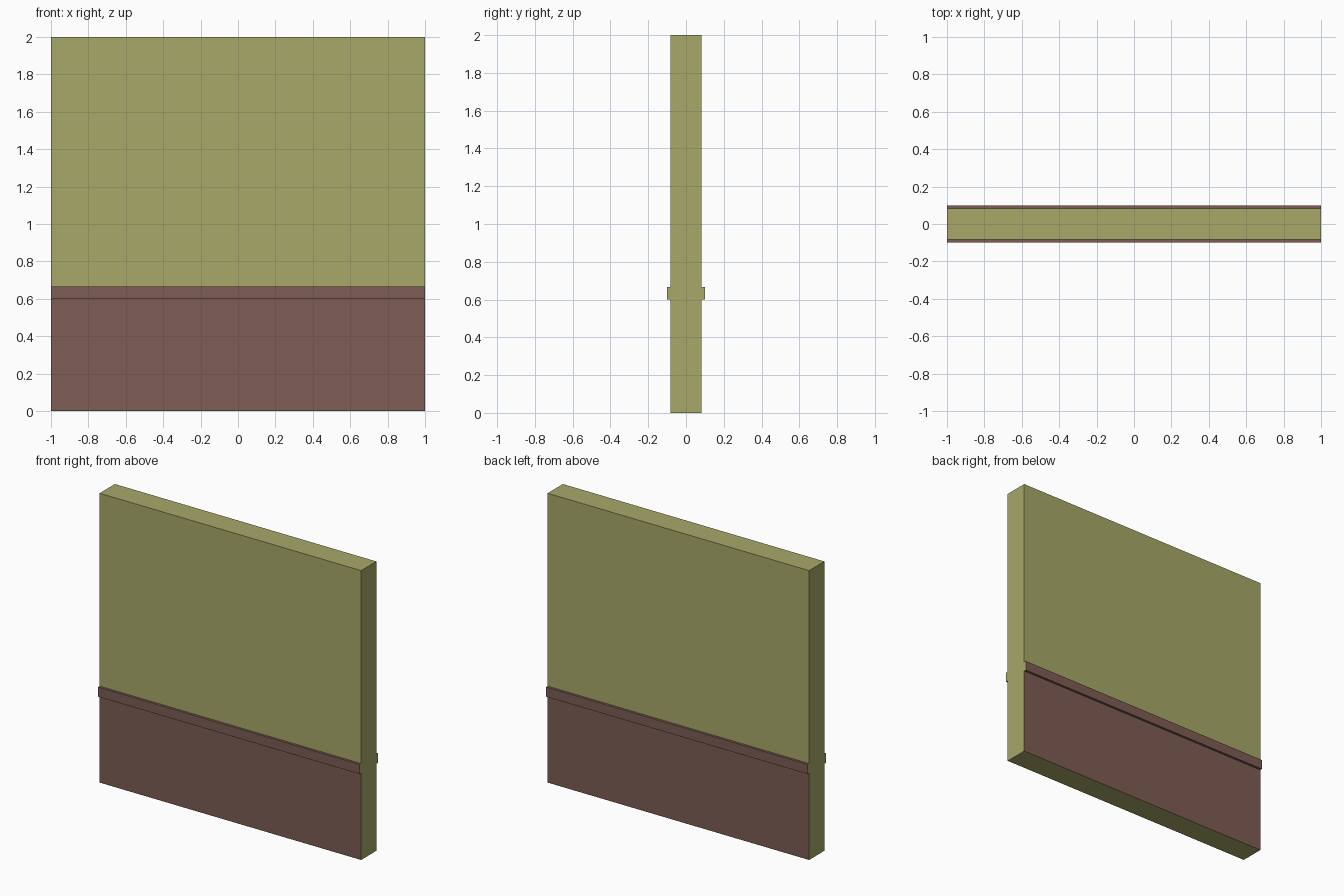
import bpy, bmesh
from mathutils import Matrix

if "Cube" in bpy.data.objects:
    bpy.data.objects.remove(bpy.data.objects["Cube"])

WIDTH, HEIGHT, HALF_DEPTH = 2.0, 2.0, 1 / 12
RAIL_LOW, RAIL_HIGH, RAIL_OUT = 0.60, 0.667, 0.10


def srgb(r, g, b):
    def lin(c):
        c /= 255
        return c / 12.92 if c <= 0.04045 else ((c + 0.055) / 1.055) ** 2.4
    return (lin(r), lin(g), lin(b), 1)


def material(name, rgb):
    m = bpy.data.materials.new(name)
    m.diffuse_color = srgb(*rgb)
    m.use_nodes = True
    m.node_tree.nodes["Principled BSDF"].inputs["Base Color"].default_value = m.diffuse_color
    return m


olive = material("olive_plaster", (168, 168, 105))
brown = material("brown_wood", (125, 93, 83))


def box(bm, x, y, z):
    """Add a box from (min, max) ranges."""
    size = [b - a for a, b in (x, y, z)]
    mid = [(a + b) / 2 for a, b in (x, y, z)]
    bmesh.ops.create_cube(bm, size=1, matrix=Matrix.Translation(mid) @ Matrix.Diagonal((*size, 1)))
    bm.normal_update()


def finish(bm, name):
    mesh = bpy.data.meshes.new(name)
    bm.to_mesh(mesh)
    bm.free()
    mesh.materials.append(olive)
    mesh.materials.append(brown)
    bpy.context.collection.objects.link(bpy.data.objects.new(name, mesh))


# Wall slab, cut at the rail; front and back are brown below the cut
bm = bmesh.new()
box(bm, (-WIDTH / 2, WIDTH / 2), (-HALF_DEPTH, HALF_DEPTH), (0, HEIGHT))
bmesh.ops.bisect_plane(bm, geom=bm.verts[:] + bm.edges[:] + bm.faces[:],
                       plane_co=(0, 0, RAIL_LOW), plane_no=(0, 0, 1))
bm.normal_update()
for f in bm.faces:
    f.material_index = int(abs(f.normal.y) > 0.5 and f.calc_center_median().z < RAIL_LOW)
finish(bm, "wall")

# Chair rails on both sides: brown with olive end faces
for side, name in ((-1, "front_rail"), (1, "back_rail")):
    bm = bmesh.new()
    box(bm, (-WIDTH / 2, WIDTH / 2), sorted((side * HALF_DEPTH, side * RAIL_OUT)), (RAIL_LOW, RAIL_HIGH))
    for f in bm.faces:
        f.material_index = int(abs(f.normal.x) < 0.5)
    # The face against the wall is hidden
    hidden = [f for f in bm.faces if f.normal.y * side < -0.5]
    bmesh.ops.delete(bm, geom=hidden, context='FACES_ONLY')
    finish(bm, name)
